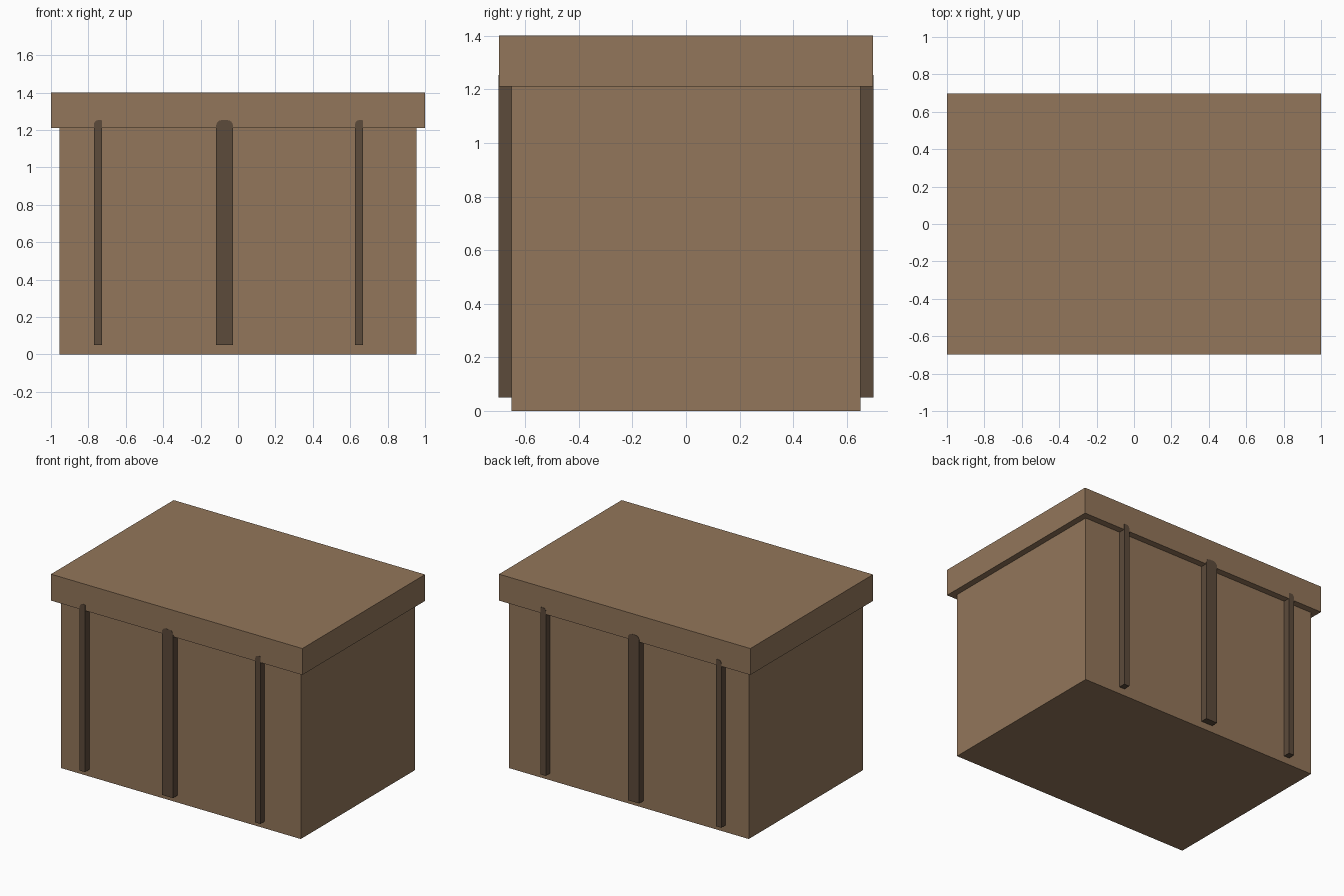
import bpy, bmesh, math

cube = bpy.data.objects.get("Cube")
if cube:
    bpy.data.objects.remove(cube, do_unlink=True)


def material(name, rgb):
    m = bpy.data.materials.new(name)
    m.use_nodes = True
    m.diffuse_color = (*rgb, 1)
    m.node_tree.nodes["Principled BSDF"].inputs["Base Color"].default_value = (*rgb, 1)
    return m


wood = material("light_brown_wood", (0.29, 0.182, 0.103))
trim = material("dark_brown_trim", (0.107, 0.069, 0.043))


def finish(name, bm, mat):
    bmesh.ops.recalc_face_normals(bm, faces=bm.faces)
    mesh = bpy.data.meshes.new(name)
    bm.to_mesh(mesh)
    bm.free()
    mesh.materials.append(mat)
    obj = bpy.data.objects.new(name, mesh)
    bpy.context.collection.objects.link(obj)
    return obj


def box(name, hx, hy, z0, z1, mat):
    bm = bmesh.new()
    bmesh.ops.create_cube(bm, size=1)
    for v in bm.verts:
        v.co = (v.co.x * 2 * hx, v.co.y * 2 * hy, z0 + (v.co.z + 0.5) * (z1 - z0))
    return finish(name, bm, mat)


def strap(name, x0, x1, r_left, r_right, depth=0.699, z0=0.05, z1=1.253, steps=4):
    """Upright band with rounded top corners, running from front to back."""
    outline = [(x0, z0), (x1, z0)]
    for cx, r, start in ((x1 - r_right, r_right, 0), (x0 + r_left, r_left, math.pi / 2)):
        for i in range(steps + 1):
            a = start + i / steps * math.pi / 2
            outline.append((cx + r * math.cos(a), z1 - r + r * math.sin(a)))
    bm = bmesh.new()
    face = bm.faces.new([bm.verts.new((x, -depth, z)) for x, z in outline])
    ext = bmesh.ops.extrude_face_region(bm, geom=[face], use_keep_orig=True)
    verts = [g for g in ext["geom"] if isinstance(g, bmesh.types.BMVert)]
    bmesh.ops.translate(bm, verts=verts, vec=(0, 2 * depth, 0))
    return finish(name, bm, trim)


# Chest body and overhanging lid
box("chest_body", 0.955, 0.65, 0, 1.21, wood)
box("chest_lid", 1.0, 0.697, 1.21, 1.4, wood)

# Three straps, flush with the lid at front and back
strap("right_strap", -0.77, -0.727, 0.022, 0.006)
strap("middle_strap", -0.117, -0.027, 0.03, 0.03)
strap("left_strap", 0.626, 0.668, 0.022, 0.006)
